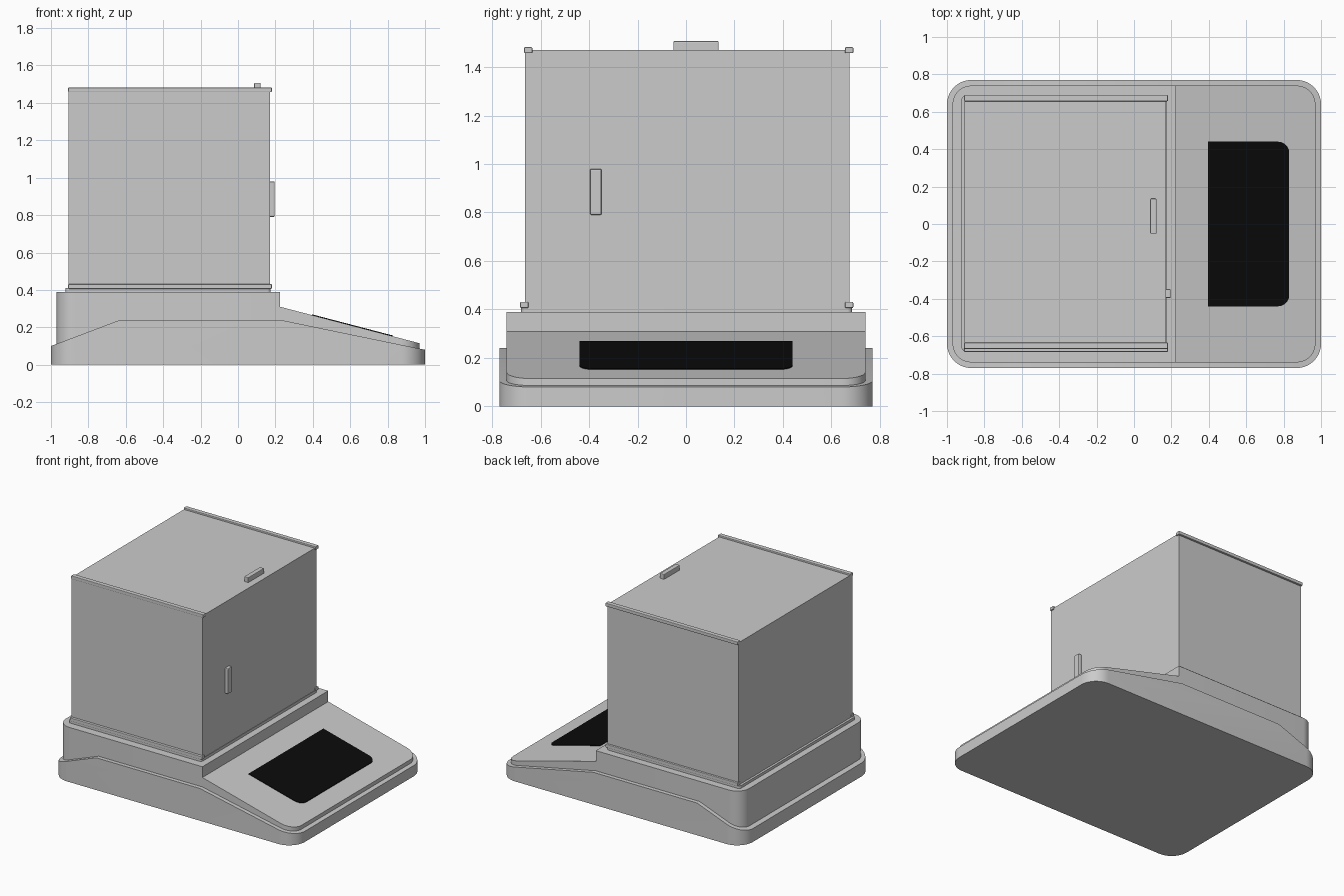
import bpy, bmesh, math
from mathutils import Vector

if "Cube" in bpy.data.objects:
    bpy.data.objects.remove(bpy.data.objects["Cube"])


def finish(name, bm, smooth=False, bevel=0):
    bmesh.ops.recalc_face_normals(bm, faces=bm.faces[:])
    mesh = bpy.data.meshes.new(name)
    bm.to_mesh(mesh)
    bm.free()
    ob = bpy.data.objects.new(name, mesh)
    bpy.context.collection.objects.link(ob)
    if bevel:
        mod = ob.modifiers.new("bevel", 'BEVEL')
        mod.width = bevel
        mod.segments = 2
    if smooth:
        bpy.ops.object.select_all(action='DESELECT')
        ob.select_set(True)
        bpy.context.view_layer.objects.active = ob
        bpy.ops.object.shade_smooth_by_angle(angle=math.radians(30))
    return ob


def prism(x0, x1, y0, y1, r_left, r_right, bottom, top, n=10):
    """Rounded-rectangle plan between two height functions of x."""
    pts = []
    for x, y, r, sx, sy, a in ((x1, y1, r_right, -1, -1, 0), (x0, y1, r_left, 1, -1, 90),
                               (x0, y0, r_left, 1, 1, 180), (x1, y0, r_right, -1, 1, 270)):
        for i in range(n + 1 if r else 1):
            t = math.radians(a + 90 * i / n)
            pts.append((x + sx * r + r * math.cos(t), y + sy * r + r * math.sin(t)))
    bm = bmesh.new()
    lo = [bm.verts.new((x, y, bottom(x))) for x, y in pts]
    hi = [bm.verts.new((x, y, top(x))) for x, y in pts]
    bm.faces.new(lo[::-1])
    bm.faces.new(hi)
    for i in range(len(pts)):
        j = (i + 1) % len(pts)
        bm.faces.new((lo[i], lo[j], hi[j], hi[i]))
    return bm


def level(z):
    return lambda x: z


def slope(offset):
    return lambda x: 0.31 + offset - (x - 0.225) * 0.2617


def box(name, x0, x1, y0, y1, z0, z1, bevel=0):
    return finish(name, prism(x0, x1, y0, y1, 0, 0, level(z0), level(z1)), bevel=bevel)


# Outer base tray: rounded block trimmed by the rear and front ramps
bm = prism(-1, 1, -0.77, 0.77, 0.13, 0.13, level(0), level(0.24))
for a, b in (((-1, 0.10), (-0.63, 0.24)), ((0.225, 0.24), (1, 0.08))):
    normal = Vector((a[1] - b[1], 0, b[0] - a[0]))
    cut = bmesh.ops.bisect_plane(bm, geom=bm.verts[:] + bm.edges[:] + bm.faces[:], dist=1e-5,
                                 plane_co=(a[0], 0, a[1]), plane_no=normal, clear_outer=True)
    edges = [e for e in bm.edges if e.is_boundary]
    bmesh.ops.holes_fill(bm, edges=edges)
finish("base_tray", bm, smooth=True)

# Inner housing: raised rear block and sloped front console
finish("rear_housing", prism(-0.97, 0.225, -0.74, 0.74, 0.1, 0, level(0.01), level(0.39)), smooth=True)
finish("front_console", prism(0.225, 0.97, -0.74, 0.74, 0, 0.1, level(0.01), slope(0)), smooth=True)

# Black display on the slope
display = finish("display", prism(0.395, 0.83, -0.44, 0.44, 0, 0.06, slope(-0.01), slope(0.004)))
black = bpy.data.materials.new("black")
black.diffuse_color = (0.003, 0.003, 0.003, 1)
black.use_nodes = True
black.node_tree.nodes["Principled BSDF"].inputs["Base Color"].default_value = black.diffuse_color
display.data.materials.append(black)

# Plate below the chamber
finish("chamber_plate", prism(-0.922, 0.175, -0.68, 0.685, 0.02, 0.02, level(0.38), level(0.41)), smooth=True)

# Draft shield panels
X0, X1, Y0, Y1, Z0, Z1, T = -0.905, 0.172, -0.665, 0.675, 0.40, 1.47, 0.015
box("left_panel", X0, X0 + T, Y0, Y1, Z0, Z1 - T)
box("right_panel", X1 - T, X1, Y0, Y1, Z0, Z1 - T)
box("front_panel", X0 + T, X1 - T, Y0, Y0 + T, Z0, Z1 - T)
box("back_panel", X0 + T, X1 - T, Y1 - T, Y1, Z0, Z1 - T)
box("top_panel", X0, X1, Y0, Y1, Z1 - T, Z1)

# Guide rails along the front and back edges
for name, y0, z0 in (("upper_front_rail", -0.668, 1.457), ("upper_back_rail", 0.656, 1.457),
                     ("lower_front_rail", -0.684, 0.406), ("lower_back_rail", 0.656, 0.406)):
    box(name, -0.908, 0.181, y0, y0 + 0.034, z0, z0 + 0.025, bevel=0.004)

# Handles
box("door_handle", 0.165, 0.196, -0.396, -0.348, 0.79, 0.98, bevel=0.006)
box("lid_handle", 0.086, 0.121, -0.052, 0.135, 1.46, 1.507, bevel=0.005)
